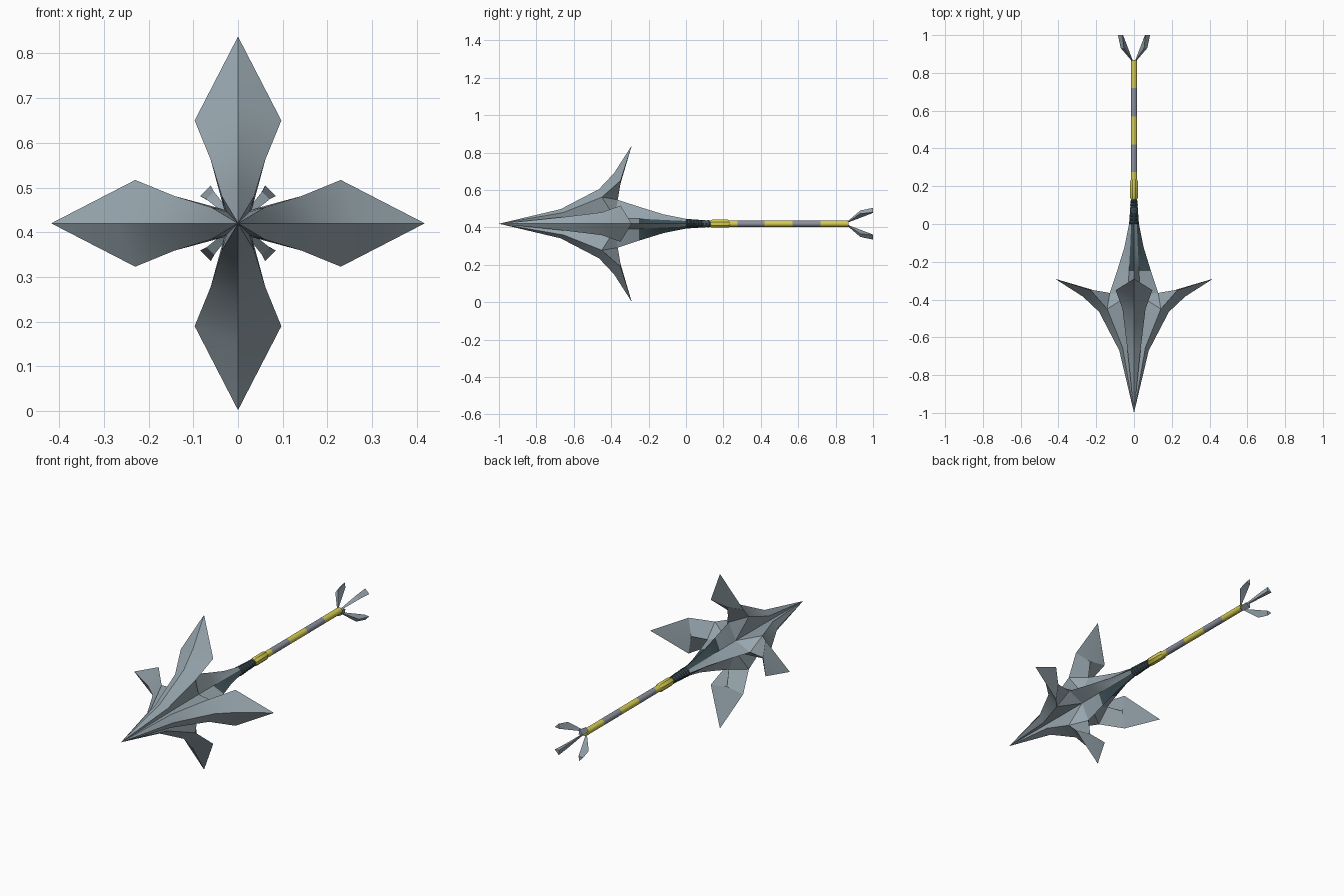
import bpy, bmesh, math

if "Cube" in bpy.data.objects:
    bpy.data.objects.remove(bpy.data.objects["Cube"])

CZ = 0.42  # height of the long axis


def material(name, rgb):
    m = bpy.data.materials.new(name)
    m.diffuse_color = (*rgb, 1)
    m.use_nodes = True
    m.node_tree.nodes["Principled BSDF"].inputs["Base Color"].default_value = m.diffuse_color
    return m


STEEL = material("blue grey steel", (0.31, 0.38, 0.42))
DARK = material("dark teal cord", (0.05, 0.085, 0.10))
YELLOW = material("yellow paint", (0.66, 0.60, 0.085))
GREY = material("shaft grey", (0.26, 0.28, 0.335))


def finish(name, bm, mats, smooth=30):
    bmesh.ops.remove_doubles(bm, verts=bm.verts, dist=0.0004)
    bmesh.ops.recalc_face_normals(bm, faces=bm.faces)
    me = bpy.data.meshes.new(name)
    bm.to_mesh(me)
    bm.free()
    for m in mats:
        me.materials.append(m)
    ob = bpy.data.objects.new(name, me)
    bpy.context.collection.objects.link(ob)
    bpy.ops.object.select_all(action='DESELECT')
    ob.select_set(True)
    bpy.context.view_layer.objects.active = ob
    bpy.ops.object.shade_smooth_by_angle(angle=math.radians(smooth))
    return ob


def add_face(bm, pts, angle, mat=0):
    """Points are (radius, sideways, y) around the long axis, turned by angle."""
    c, s = math.cos(angle), math.sin(angle)
    f = bm.faces.new([bm.verts.new((r * c - t * s, y, CZ + r * s + t * c))
                      for r, t, y in pts])
    f.material_index = mat


def lathe(name, rings, mat, sides=16):
    """Closed turned part from (y, radius) rings."""
    bm = bmesh.new()
    loops = [[bm.verts.new((r * math.cos(2 * math.pi * (i + .5) / sides), y,
                            CZ + r * math.sin(2 * math.pi * (i + .5) / sides)))
              for i in range(sides)] for y, r in rings]
    for a, b in zip(loops, loops[1:]):
        for i in range(sides):
            j = (i + 1) % sides
            bm.faces.new((a[i], a[j], b[j], b[i]))
    bm.faces.new(loops[0])
    bm.faces.new(loops[-1])
    return finish(name, bm, [mat])


# Four-bladed head: front ridge F, edge E, valley V, back ridge B, then the neck
bm = bmesh.new()
NOSE, TIP = (0, 0, -1.0), (0.418, 0, -0.29)
F = [(0.078, 0, -0.67), (0.185, 0, -0.465), (0.27, 0, -0.385)]
E = [(0.06, 0.036, -0.655), (0.142, 0.061, -0.45), (0.23, 0.097, -0.35)]
V = [(0.026, 0.026, -0.62), (0.031, 0.031, -0.38)]
B = [(0.128, 0, -0.365), (0.215, 0, -0.35)]
NECK = [(-0.365, 0.128, 0.031), (-0.25, 0.09, 0.027), (-0.12, 0.05, 0.02),
        (0.0, 0.026, 0.015), (0.14, 0.016, 0.011)]  # y, ridge, valley
for k in range(4):
    ang = k * math.pi / 2
    for s in (1, -1):
        def put(*pts, mat=0):
            add_face(bm, [(r, t * s, y) for r, t, y in pts], ang, mat)
        put(NOSE, F[0], E[0])
        put(NOSE, E[0], V[0])
        for i in (0, 1):
            put(F[i], F[i + 1], E[i + 1], E[i])
        put(F[2], TIP, E[2])
        put(E[0], E[1], V[1], V[0])
        put(E[1], B[0], V[1])
        put(E[1], E[2], B[1], B[0])
        put(E[2], TIP, B[1])
        for i, (a, b) in enumerate(zip(NECK, NECK[1:])):
            va = V[1] if i == 0 else (a[2], a[2], a[0])
            dark = i == 3 or (i in (1, 2) and s == 1)
            put((a[1], 0, a[0]), (b[1], 0, b[0]), (b[2], b[2], b[0]), va,
                mat=int(dark))
finish("bladed_head", bm, [STEEL, DARK])

# Cord binding behind the head
for i in range(7):
    y = 0.005 + i * 0.019
    r = 0.025 - i * 0.0009
    lathe(f"cord_ring_{i + 1}", [(y - 0.007, r - 0.006), (y - 0.003, r),
                                 (y + 0.003, r), (y + 0.007, r - 0.006)], DARK)

# Collar and banded shaft
lathe("collar", [(0.13, 0.018), (0.14, 0.023), (0.225, 0.023), (0.237, 0.017)],
      YELLOW, 8)
stops = [0.23, 0.275, 0.42, 0.57, 0.72, 0.868]
for i, (a, b) in enumerate(zip(stops, stops[1:])):
    lathe(f"shaft_band_{i + 1}", [(a, 0.017), (b, 0.017)], GREY if i % 2 else YELLOW)

# Four flared tail fins on the diagonals, with triangular section
FIN = [(0.86, 0.010, 0.003, 0.006), (0.932, 0.088, 0.012, 0.045),
       (1.0, 0.103, 0.017, 0.082)]  # y, edge radius, half width, inner ridge radius
bm = bmesh.new()
for k in range(4):
    ang = math.pi / 4 + k * math.pi / 2
    rows = [[(r, w, y), (r, -w, y), (q, 0, y)] for y, r, w, q in FIN]
    for a, b in zip(rows, rows[1:]):
        for i in range(3):
            j = (i + 1) % 3
            add_face(bm, [a[i], a[j], b[j], b[i]], ang)
    add_face(bm, rows[0], ang)
    add_face(bm, rows[-1], ang)
finish("tail_fins", bm, [STEEL])
